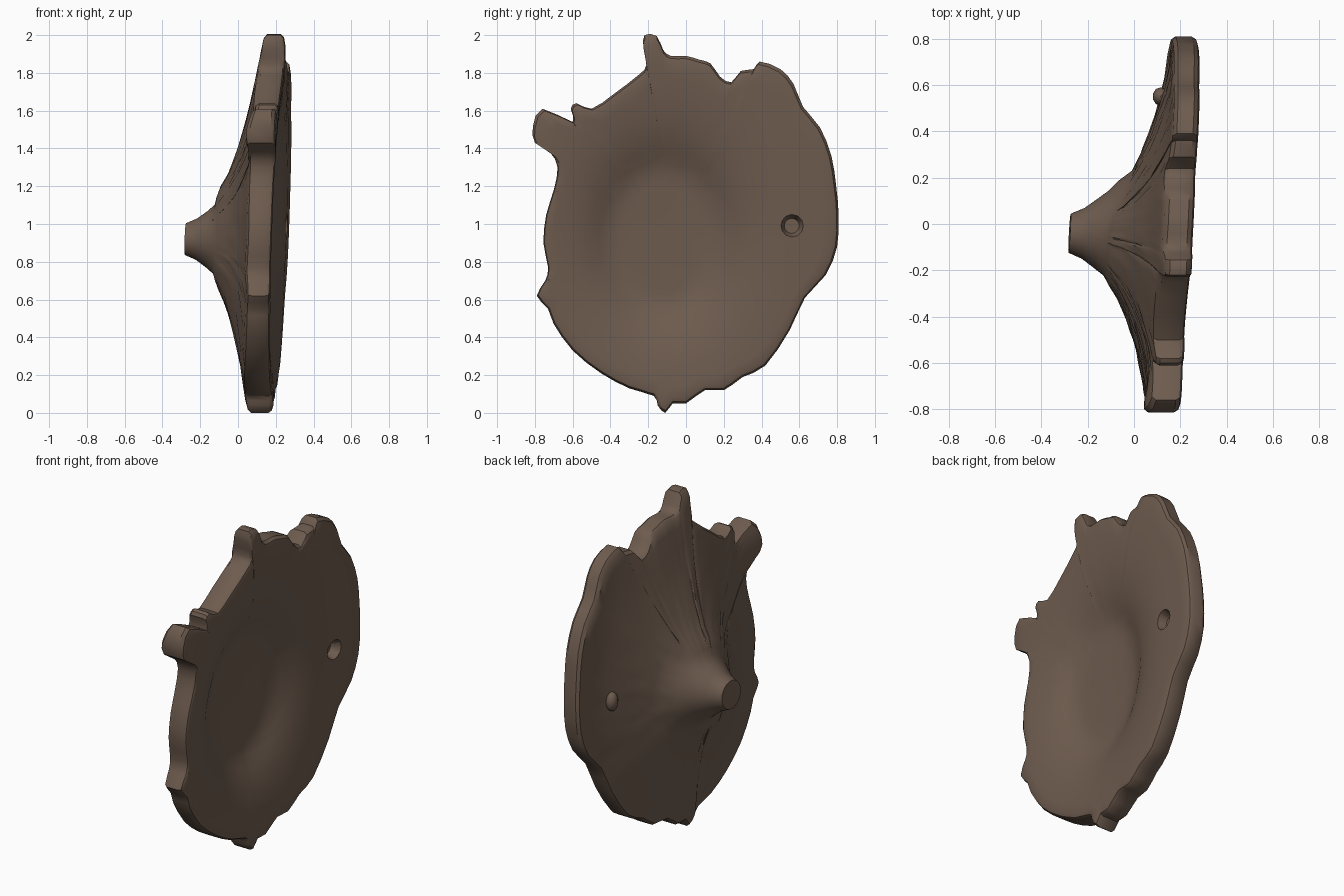
import bpy, bmesh, math, random
from mathutils import Matrix

if "Cube" in bpy.data.objects:
    bpy.data.objects.remove(bpy.data.objects["Cube"])

random.seed(4)
CY, CZ, R0 = -0.04, 0.92, 0.84      # boss centre and mean radius

bronze = bpy.data.materials.new("dull brown")
bronze.diffuse_color = (0.155, 0.106, 0.077, 1)
bronze.use_nodes = True
bronze.node_tree.nodes["Principled BSDF"].inputs["Base Color"].default_value = bronze.diffuse_color

# ragged outline of the plate (y, z), clockwise from the top spike
coarse = [(-.22, 2), (-.155, 1.995), (-.12, 1.92), (-.08, 1.89), (0, 1.89), (.07, 1.87),
          (.13, 1.85), (.18, 1.78), (.24, 1.75), (.29, 1.81), (.36, 1.82), (.39, 1.86),
          (.5, 1.82), (.57, 1.74), (.62, 1.62), (.71, 1.51), (.77, 1.36), (.795, 1.2),
          (.808, 1.05), (.8, .88), (.74, .73), (.63, .61), (.55, .44), (.42, .25),
          (.3, .19), (.2, .12), (.1, .12), (0, .05), (-.07, .05), (-.11, 0), (-.15, .04),
          (-.17, .09), (-.3, .13), (-.45, .21), (-.6, .33), (-.7, .47), (-.73, .55),
          (-.79, .62), (-.745, .7), (-.73, .77), (-.755, .9), (-.74, 1.05), (-.7, 1.18),
          (-.68, 1.3), (-.72, 1.38), (-.8, 1.43), (-.81, 1.52), (-.76, 1.61), (-.6, 1.54),
          (-.61, 1.61), (-.58, 1.64), (-.5, 1.61), (-.38, 1.69), (-.25, 1.79),
          (-.21, 1.84), (-.225, 1.93)]


def smooth_outline(pts):
    """Insert one curve point between each pair."""
    out, n = [], len(pts)
    for i in range(n):
        a, b, c, d = (pts[(i + k) % n] for k in (-1, 0, 1, 2))
        out.append(b)
        out.append(tuple((9 * (b[k] + c[k]) - a[k] - d[k]) / 16 for k in (0, 1)))
    return out


outline = smooth_outline(coarse)

# (radius, depth behind the tilted rim plane)
dish = [(0, .128), (.34, .122), (.4, .105), (.5, .06), (.62, .026), (.75, .008), (.85, 0)]
cone = [(0, .37), (.2, .345), (.27, .318), (.33, .285), (.47, .235), (.65, .187),
        (.87, .145), (1, .125), (1.1, .115)]
boss = [(.085, .5), (.093, .48), (.11, .44), (.14, .4), (.18, .345), (.25, .28), (.4, 0)]


def interp(table, r):
    for (r0, d0), (r1, d1) in zip(table, table[1:]):
        if r <= r1:
            return d0 + (d1 - d0) * max(0, (r - r0) / (r1 - r0))
    return table[-1][1]


def rim_plane(y, z):
    return 0.227 + 0.057 * y + 0.035 * (z - 1)


def front_x(y, z):
    return rim_plane(y, z) - interp(dish, math.hypot((y + .12) * 1.3, z - .93))


def back_x(y, z):
    d = max(interp(cone, math.hypot((y + .08) * 1.45, z - .93)),
            interp(boss, math.hypot(y - CY, z - CZ)))
    # thicker knob at the upper corner
    d += 0.045 * math.exp(-((y + .78) ** 2 + (z - 1.48) ** 2) / 0.015)
    return rim_plane(y, z) - d


def ring(bm, t, surface, inset=0, rough=0):
    verts = []
    for y, z in outline:
        a = math.atan2(z - CZ, y - CY)
        r = math.hypot(y - CY, z - CZ)
        r = t * (R0 + (r - R0) * t * t)
        py, pz = CY + r * math.cos(a), CZ + r * math.sin(a)
        x = surface(py, pz) + inset + random.uniform(-rough, rough)
        verts.append(bm.verts.new((x, py, pz)))
    return verts


def finish(bm, name):
    bmesh.ops.recalc_face_normals(bm, faces=bm.faces)
    me = bpy.data.meshes.new(name)
    bm.to_mesh(me)
    bm.free()
    me.materials.append(bronze)
    ob = bpy.data.objects.new(name, me)
    bpy.context.collection.objects.link(ob)
    return ob


def activate(ob):
    bpy.ops.object.select_all(action='DESELECT')
    ob.select_set(True)
    bpy.context.view_layer.objects.active = ob


# dished plate with a rounded rim and a boss on the back
bm = bmesh.new()
rings = [ring(bm, t, front_x) for t in (.08, .2, .3, .38, .45, .52, .6, .7, .8, .9, .965)]
rings += [ring(bm, .988, front_x, -.007), ring(bm, 1, front_x, -.025),
          ring(bm, 1, back_x, .02), ring(bm, .985, back_x, .004)]
rings += [ring(bm, t, back_x, 0, .004) for t in (.94, .85, .75, .65, .55, .47, .4, .33)]
rings += [ring(bm, t, back_x) for t in (.27, .22, .18, .15, .13, .112, .1)]
n = len(outline)
for a, b in zip(rings, rings[1:]):
    for i in range(n):
        j = (i + 1) % n
        bm.faces.new((a[i], a[j], b[j], b[i]))
bm.faces.new(rings[0])
bm.faces.new(rings[-1])
plate = finish(bm, "dished_plate")

# shallow round pit near the rim
bm = bmesh.new()
bmesh.ops.create_cone(bm, cap_ends=True, segments=12, radius1=.04, radius2=.085, depth=.12,
                      matrix=Matrix.Translation((.265, .56, .99)) @ Matrix.Rotation(math.pi / 2, 4, 'Y'))
cutter = finish(bm, "pit_cutter")
cutter.hide_render = True
activate(plate)
mod = plate.modifiers.new("pit", 'BOOLEAN')
mod.operation = 'DIFFERENCE'
mod.solver = 'EXACT'
mod.object = cutter
bpy.ops.object.modifier_apply(modifier=mod.name)
bpy.data.objects.remove(cutter)

# small lump on the back, behind the pit
bm = bmesh.new()
bmesh.ops.create_icosphere(bm, subdivisions=2, radius=1,
                           matrix=Matrix.Translation((.115, .55, 1.0)) @ Matrix.Diagonal((.035, .04, .06, 1)))
lump = finish(bm, "back_lump")

for ob in (plate, lump):
    activate(ob)
    bpy.ops.object.shade_smooth_by_angle(angle=math.radians(35))
